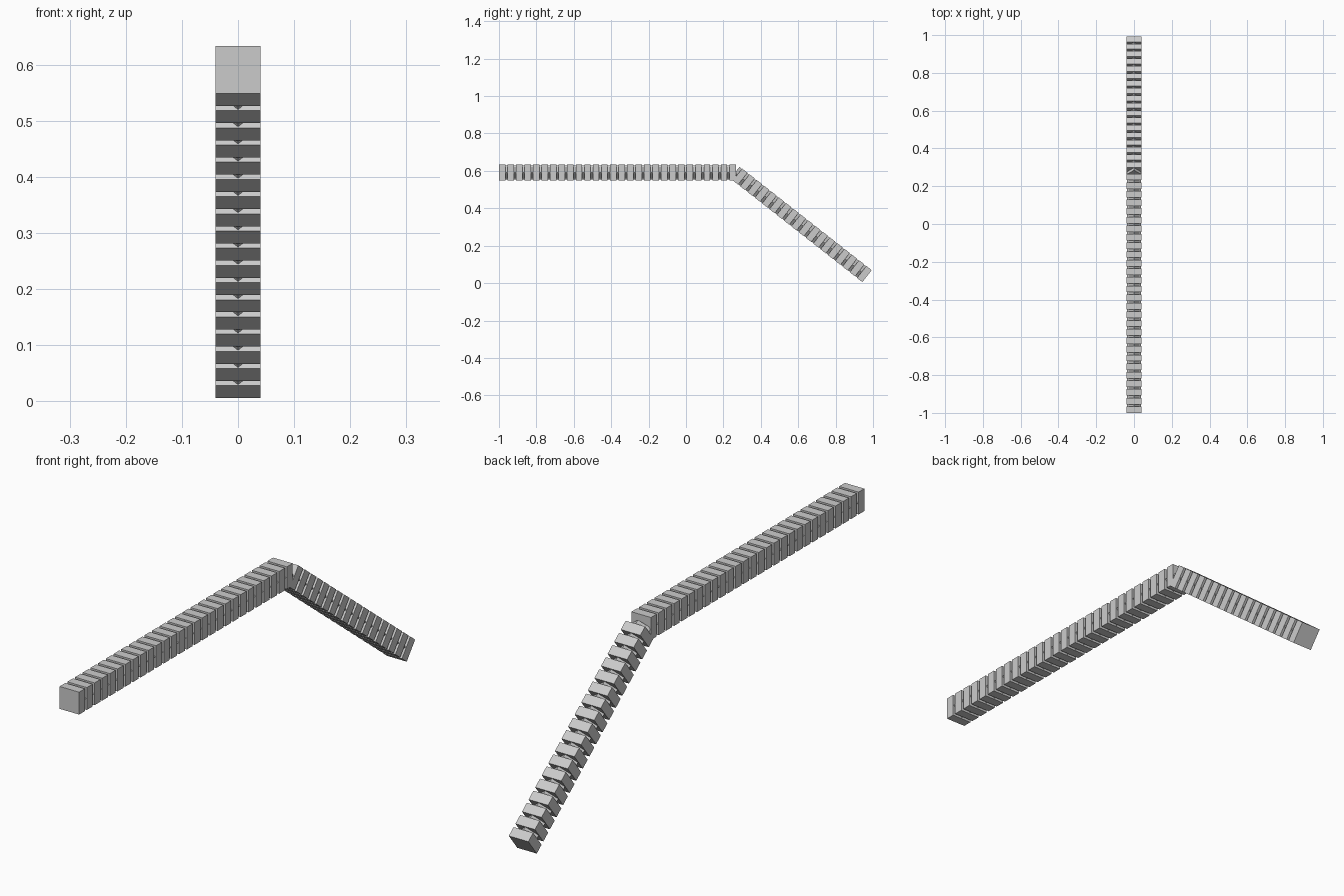
import bpy, bmesh, math
from mathutils import Vector, Matrix

if "Cube" in bpy.data.objects:
    bpy.data.objects.remove(bpy.data.objects["Cube"])

# path of the arm: level run, then a sloping run
A, B, C = Vector((0, -1, 0.591)), Vector((0, 0.262, 0.591)), Vector((0, 0.967, 0.038))


def frame(p, d):
    # x stays across, y follows the path
    d = d.normalized()
    x = Vector((1, 0, 0))
    return Matrix.Translation(p) @ Matrix((x, d, x.cross(d))).transposed().to_4x4()


def make(name, bm):
    me = bpy.data.meshes.new(name)
    bm.to_mesh(me)
    bm.free()
    ob = bpy.data.objects.new(name, me)
    bpy.context.collection.objects.link(ob)


def blocks(name, p, q, n, thick, size):
    # evenly spaced square plates from p to q (plate centres)
    bm = bmesh.new()
    for i in range(n):
        m = frame(p.lerp(q, i / (n - 1)), q - p)
        bmesh.ops.create_cube(bm, size=1, matrix=m @ Matrix.Diagonal((size[0], thick, size[1], 1)))
    make(name, bm)


def core(name, p, q, r):
    # diamond section rod
    bm = bmesh.new()
    m = frame((p + q) / 2, q - p) @ Matrix.Rotation(math.pi / 2, 4, 'X')
    bmesh.ops.create_cone(bm, cap_ends=True, segments=4, radius1=r, radius2=r,
                          depth=(q - p).length, matrix=m)
    make(name, bm)


d = (C - B).normalized()
blocks("level_plates", A + Vector((0, 0.017, 0)), B - Vector((0, 0.013, 0)), 28, 0.034, (0.081, 0.084))
blocks("slope_plates", B + d * 0.035, C - d * 0.017, 18, 0.036, (0.081, 0.081))
core("level_core", A + Vector((0, 0.01, 0)), B, 0.038)
core("slope_core", B, C + d * 0.001, 0.038)
